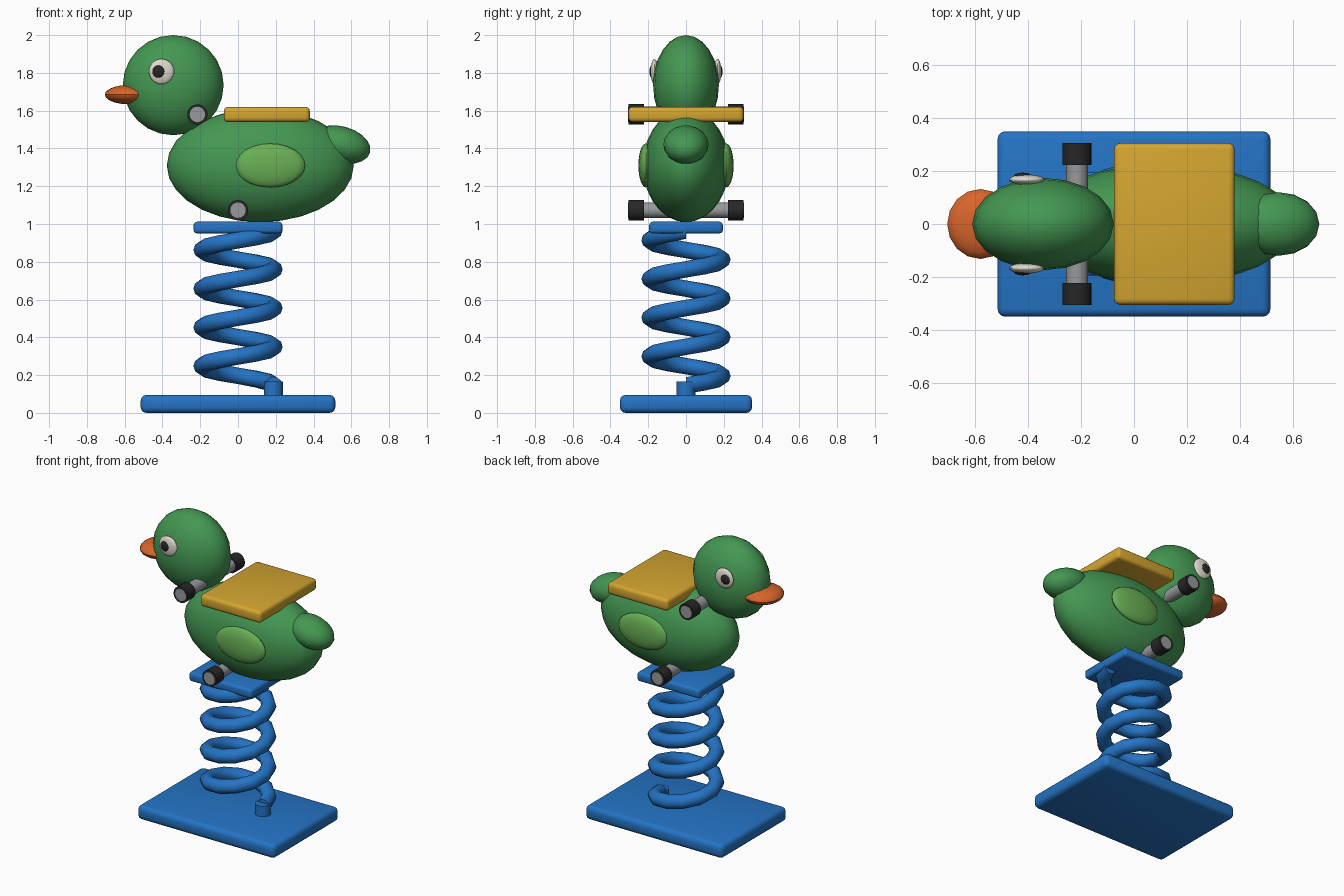
import bpy, bmesh, math
from mathutils import Vector, Matrix

if "Cube" in bpy.data.objects:
    bpy.data.objects.remove(bpy.data.objects["Cube"])


def material(name, r, g, b):
    m = bpy.data.materials.new(name)
    m.diffuse_color = (r, g, b, 1)
    m.use_nodes = True
    m.node_tree.nodes["Principled BSDF"].inputs["Base Color"].default_value = m.diffuse_color
    return m


BLUE = material("blue", 0.018, 0.175, 0.56)
GREEN = material("green", 0.058, 0.31, 0.085)
LIGHT_GREEN = material("light green", 0.14, 0.43, 0.09)
YELLOW = material("yellow", 0.66, 0.38, 0.03)
ORANGE = material("orange", 0.68, 0.13, 0.025)
WHITE = material("white", 0.75, 0.71, 0.62)
GREY = material("grey", 0.31, 0.32, 0.33)
BLACK = material("black", 0.02, 0.02, 0.02)


def finish(name, bm, mat, angle=40):
    bmesh.ops.recalc_face_normals(bm, faces=bm.faces)
    mesh = bpy.data.meshes.new(name)
    bm.to_mesh(mesh)
    bm.free()
    ob = bpy.data.objects.new(name, mesh)
    bpy.context.collection.objects.link(ob)
    mesh.materials.append(mat)
    bpy.ops.object.select_all(action='DESELECT')
    ob.select_set(True)
    bpy.context.view_layer.objects.active = ob
    bpy.ops.object.shade_smooth_by_angle(angle=math.radians(angle))
    return ob


def ellipsoid(name, centre, radii, mat, tilt=0, segs=20, rings=12):
    bm = bmesh.new()
    bmesh.ops.create_uvsphere(bm, u_segments=segs, v_segments=rings, radius=1)
    bm.transform(Matrix.Translation(centre) @ Matrix.Rotation(tilt, 4, 'Y')
                 @ Matrix.Diagonal((*radii, 1)))
    return finish(name, bm, mat)


def slab(name, lo, hi, mat, bevel):
    lo, hi = Vector(lo), Vector(hi)
    bm = bmesh.new()
    bmesh.ops.create_cube(bm, size=1)
    bm.transform(Matrix.Translation((lo + hi) / 2)
                 @ Matrix.Diagonal((*(hi - lo), 1)))
    bmesh.ops.bevel(bm, geom=bm.edges[:], offset=bevel, segments=3,
                    profile=0.5, affect='EDGES')
    return finish(name, bm, mat)


def cylinder(name, centre, radius, length, mat, axis='Z', segs=16):
    bm = bmesh.new()
    bmesh.ops.create_cone(bm, cap_ends=True, segments=segs, radius1=radius,
                          radius2=radius, depth=length)
    turn = Matrix.Rotation(math.pi / 2, 4, 'X') if axis == 'Y' else Matrix()
    bm.transform(Matrix.Translation(centre) @ turn)
    return finish(name, bm, mat)


def spring(name, radius, tube, z0, z1, turns, mat, steps=12, sides=10):
    # sweep a round section along a helix
    bm = bmesh.new()
    rings = []
    for i in range(turns * steps + 1):
        a = 2 * math.pi * i / steps
        out = Vector((math.cos(a), math.sin(a), 0))
        c = out * radius + Vector((0, 0, z0 + (z1 - z0) * i / (turns * steps)))
        ring = []
        for k in range(sides):
            t = 2 * math.pi * k / sides
            ring.append(bm.verts.new(c + out * tube * math.cos(t)
                                     + Vector((0, 0, tube * math.sin(t)))))
        rings.append(ring)
    for a, b in zip(rings, rings[1:]):
        for k in range(sides):
            n = (k + 1) % sides
            bm.faces.new((a[k], a[n], b[n], b[k]))
    bm.faces.new(rings[0])
    bm.faces.new(rings[-1])
    return finish(name, bm, mat)


# base, spring and mounting plate
slab("base_plate", (-0.515, -0.35, 0), (0.515, 0.35, 0.095), BLUE, 0.03)
cylinder("spring_post", (0.187, 0, 0.125), 0.05, 0.08, BLUE)
spring("spring", 0.19, 0.046, 0.145, 0.965, 4, BLUE)
slab("mount_plate", (-0.235, -0.195, 0.95), (0.235, 0.195, 1.012), BLUE, 0.018)

# bird
ellipsoid("body", (0.118, 0, 1.31), (0.495, 0.228, 0.3), GREEN, segs=24, rings=14)
ellipsoid("head", (-0.343, 0, 1.735), (0.267, 0.174, 0.265), GREEN)
ellipsoid("tail", (0.545, 0, 1.42), (0.16, 0.12, 0.097), GREEN, tilt=0.26, segs=16, rings=10)
ellipsoid("beak", (-0.58, 0, 1.685), (0.125, 0.132, 0.051), ORANGE, segs=16, rings=10)

# seat
slab("seat", (-0.075, -0.305, 1.54), (0.38, 0.305, 1.62), YELLOW, 0.022)

# paired details on both sides
for s, side in ((-1, "right"), (1, "left")):
    ellipsoid("wing_" + side, (0.17, s * 0.213, 1.31), (0.185, 0.039, 0.116), LIGHT_GREEN)
    ellipsoid("eye_" + side, (-0.405, s * 0.167, 1.807), (0.067, 0.02, 0.067), WHITE)
    ellipsoid("pupil_" + side, (-0.42, s * 0.18, 1.807), (0.034, 0.014, 0.034), BLACK, segs=12, rings=8)

# hand and foot bars with rubber grips
for part, x, z in (("handle", -0.215, 1.58), ("footrest", 0, 1.073)):
    cylinder(part + "_bar", (x, 0, z), 0.041, 0.612, GREY, 'Y')
    for s, side in ((-1, "right"), (1, "left")):
        cylinder(part + "_grip_" + side, (x, s * 0.264, z), 0.054, 0.082, BLACK, 'Y')
